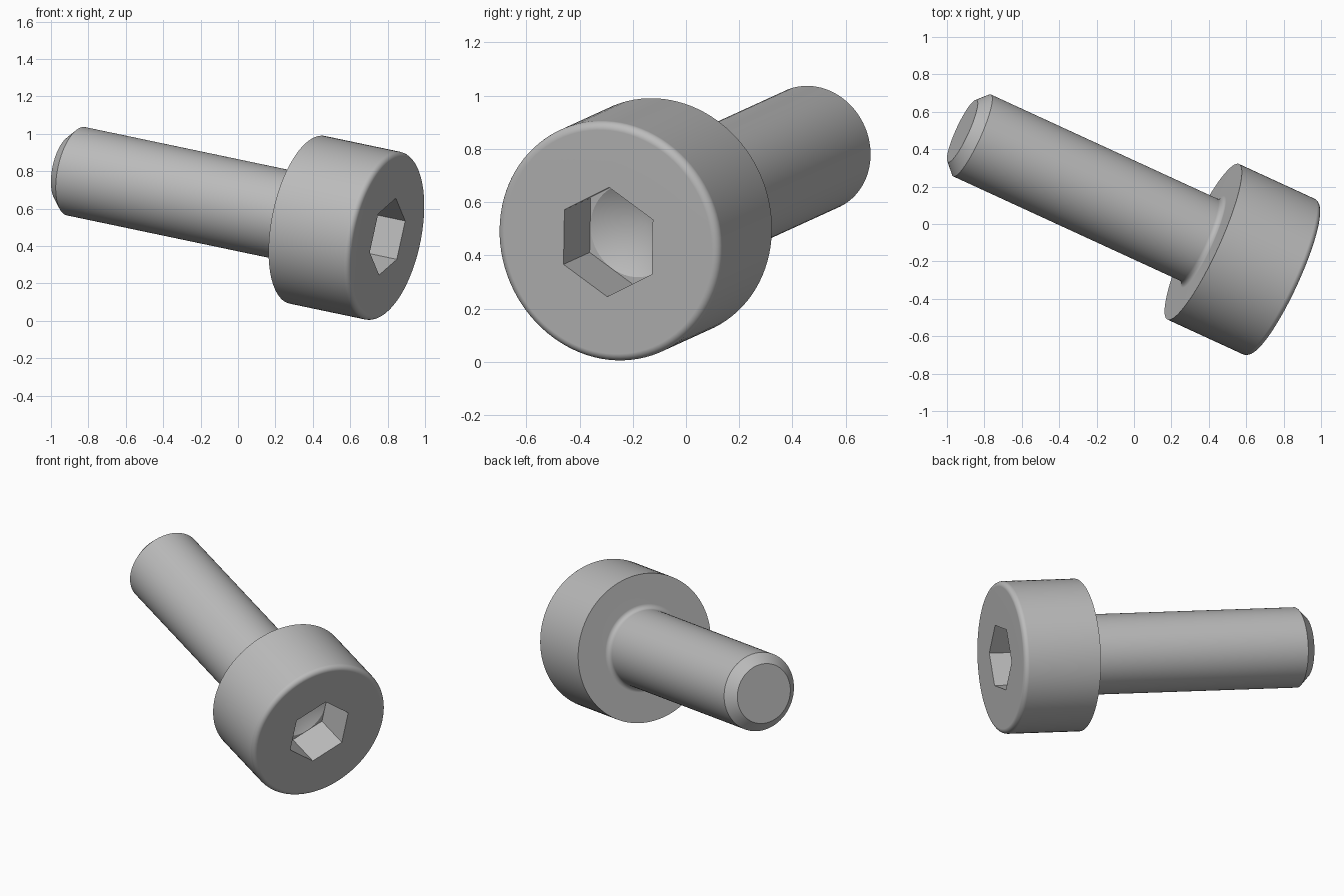
import bpy, bmesh
from math import sin, cos, pi, radians
from mathutils import Vector, Matrix

cube = bpy.data.objects.get("Cube")
if cube:
    bpy.data.objects.remove(cube, do_unlink=True)

# Main sizes, measured along the screw axis from the underside of the head
SEGMENTS = 96
HEAD_R, HEAD_H, HEAD_ROUND = 0.458, 0.481, 0.03
SHAFT_R, SHAFT_L, CHAMFER, NECK = 0.241, 1.443, 0.058, 0.03
APOTHEM, SOCKET_DEPTH, TIP_DEPTH = 0.182, 0.24, 0.345
HEX_TURN = radians(84)


def arc(centre_r, centre_h, radius, start, end, steps=6):
    """Points of a fillet in the (radius, height) plane."""
    angles = [radians(start + (end - start) * i / steps) for i in range(steps + 1)]
    return [(centre_r + radius * cos(a), centre_h + radius * sin(a), False) for a in angles]


def hex_radius(apothem, angle):
    return apothem / cos(angle % (pi / 3) - pi / 6)


# Profile from shaft end to socket floor: (radius, height, is_hexagonal)
profile = [(SHAFT_R - CHAMFER, -SHAFT_L, False), (SHAFT_R, CHAMFER - SHAFT_L, False)]
profile += arc(SHAFT_R + NECK, -NECK, NECK, 180, 90)
profile += [(HEAD_R, 0, False)]
profile += arc(HEAD_R - HEAD_ROUND, HEAD_H - HEAD_ROUND, HEAD_ROUND, 0, 90)
floor = HEAD_H - SOCKET_DEPTH
profile += [(APOTHEM, HEAD_H, True), (APOTHEM, floor, True), (APOTHEM * 0.99, floor, False)]

# Sweep the profile around the axis
bm = bmesh.new()
rings = []
for radius, height, is_hex in profile:
    ring = []
    for i in range(SEGMENTS):
        a = 2 * pi * i / SEGMENTS
        r = hex_radius(radius, a) if is_hex else radius
        ring.append(bm.verts.new((r * cos(a + HEX_TURN), r * sin(a + HEX_TURN), height)))
    rings.append(ring)
for low, high in zip(rings, rings[1:]):
    for i in range(SEGMENTS):
        j = (i + 1) % SEGMENTS
        bm.faces.new((low[i], low[j], high[j], high[i]))

# Flat shaft end and conical socket floor
bm.faces.new(rings[0][::-1])
tip = bm.verts.new((0, 0, HEAD_H - TIP_DEPTH))
for i in range(SEGMENTS):
    bm.faces.new((rings[-1][i], rings[-1][(i + 1) % SEGMENTS], tip))
bmesh.ops.recalc_face_normals(bm, faces=bm.faces)

mesh = bpy.data.meshes.new("socket_head_screw")
bm.to_mesh(mesh)
bm.free()
screw = bpy.data.objects.new("socket_head_screw", mesh)
bpy.context.collection.objects.link(screw)

# Tilt the axis so the head points right, forward and slightly down
axis = Vector((1, -0.46, -0.21)).normalized()
side = Vector((0, 0, 1)).cross(axis).normalized()
up = axis.cross(side)
turn = Matrix((side, up, axis)).transposed().to_4x4()
screw.matrix_world = Matrix.Translation((0.37, -0.095, 0.54)) @ turn

# Grey metal
grey = bpy.data.materials.new("grey_metal")
grey.use_nodes = True
colour = (0.5, 0.5, 0.5, 1)
grey.diffuse_color = colour
grey.node_tree.nodes["Principled BSDF"].inputs["Base Color"].default_value = colour
mesh.materials.append(grey)

# Smooth curves, crisp edges, flat large faces
bpy.ops.object.select_all(action="DESELECT")
screw.select_set(True)
bpy.context.view_layer.objects.active = screw
bpy.ops.object.shade_smooth_by_angle(angle=radians(30))
weighted = screw.modifiers.new("flat_face_normals", "WEIGHTED_NORMAL")
weighted.keep_sharp = True
